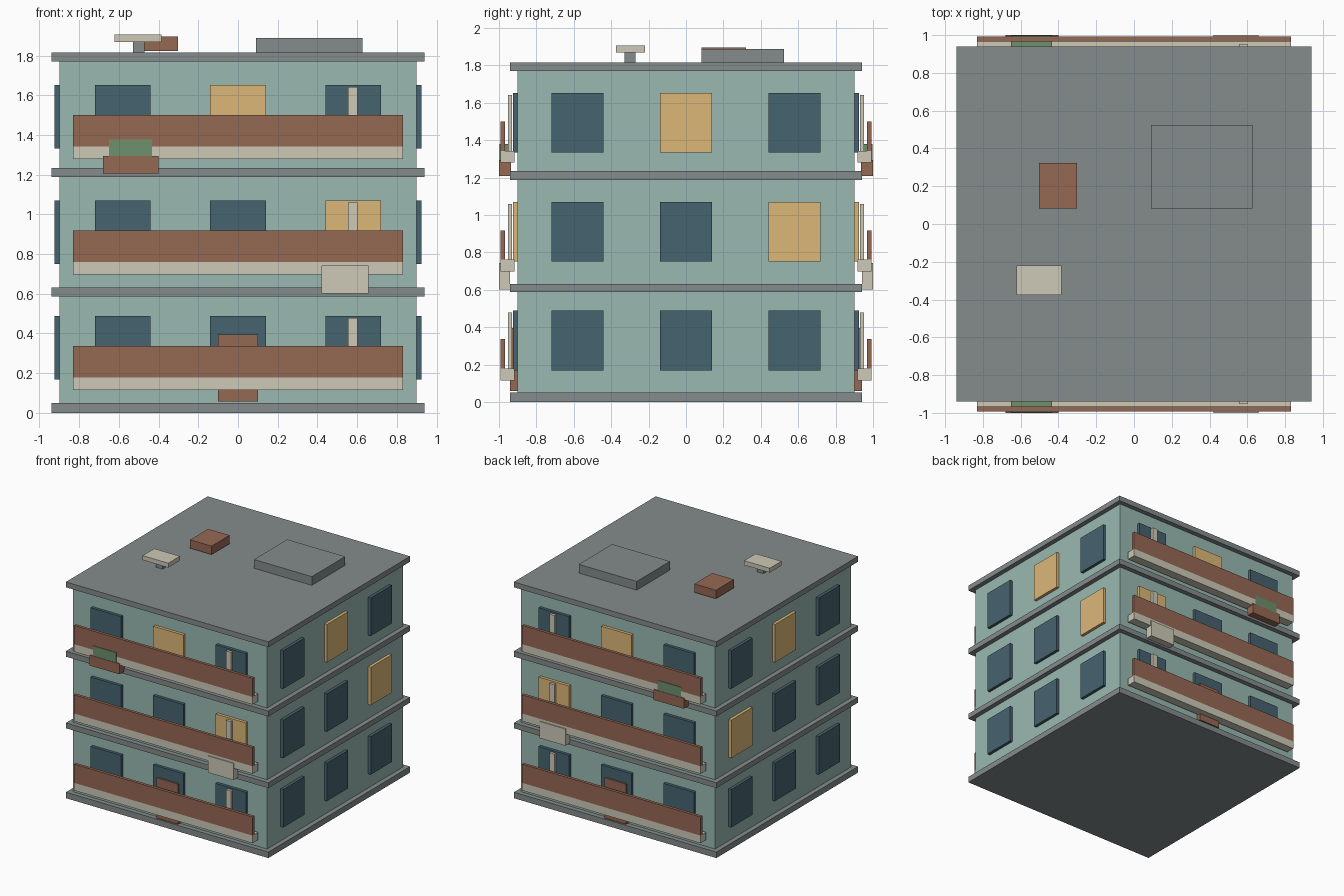
import bpy
import bmesh
from mathutils import Matrix, Vector

if "Cube" in bpy.data.objects:
    bpy.data.objects.remove(bpy.data.objects["Cube"])


def material(name, rgb):
    # display colour (0-255) converted to linear
    m = bpy.data.materials.new(name)
    m.diffuse_color = [(c / 255) ** 2.2 for c in rgb] + [1]
    m.use_nodes = True
    m.node_tree.nodes["Principled BSDF"].inputs["Base Color"].default_value = m.diffuse_color
    return m


TEAL = material("teal_wall", (152, 184, 175))
GREY = material("concrete", (131, 139, 138))
GLASS = material("dark_glass", (72, 99, 111))
LIT = material("lit_glass", (219, 182, 120))
BRICK = material("brick_brown", (148, 104, 84))
CREAM = material("cream", (204, 200, 182))
GREEN = material("leaf_green", (110, 142, 108))


def box(name, x, y, z, mat, mirror=None):
    """Box from (min, max) ranges, optionally mirrored across the 'X' or 'Y' axis."""
    lo, hi = Vector((x[0], y[0], z[0])), Vector((x[1], y[1], z[1]))
    bm = bmesh.new()
    bmesh.ops.create_cube(bm, size=1, matrix=Matrix.Translation((lo + hi) / 2)
                          @ Matrix.Diagonal((*(hi - lo), 1)))
    me = bpy.data.meshes.new(name)
    bm.to_mesh(me)
    bm.free()
    me.materials.append(mat)
    ob = bpy.data.objects.new(name, me)
    bpy.context.collection.objects.link(ob)
    if mirror:
        mod = ob.modifiers.new("mirror", 'MIRROR')
        mod.use_axis = [mirror == a for a in "XYZ"]
        mod.use_mirror_merge = False
    return ob


# Main walls and floor slabs
box("walls", (-0.9, 0.9), (-0.9, 0.9), (0.02, 1.79), TEAL)
for i, z in enumerate([(0, 0.05), (0.587, 0.632), (1.188, 1.234), (1.77, 1.815)]):
    box(f"floor_slab_{i}", (-0.94, 0.94), (-0.94, 0.94), z, GREY)

# Each storey: windows on all four sides, balcony and post on front and back
LIT_FRONT = {(1, 2), (2, 1)}
LIT_SIDE = {(1, 2), (2, 1)}
for f in range(3):
    h = 0.582 * f
    for k, c in enumerate((-0.58, 0, 0.58)):
        span, wz = (c - 0.14, c + 0.14), (h + 0.169, h + 0.488)
        box(f"front_back_window_{f}_{k}", span, (-0.925, -0.89), wz,
            LIT if (f, k) in LIT_FRONT else GLASS, 'Y')
        box(f"side_window_{f}_{k}", (0.89, 0.925), span, wz,
            LIT if (f, k) in LIT_SIDE else GLASS, 'X')
    box(f"balcony_floor_{f}", (-0.83, 0.83), (-0.992, -0.917), (h + 0.115, h + 0.179), CREAM, 'Y')
    box(f"balcony_rail_{f}", (-0.83, 0.83), (-0.992, -0.967), (h + 0.179, h + 0.336), BRICK, 'Y')
    box(f"balcony_post_{f}", (0.555, 0.602), (-0.952, -0.93), (h + 0.15, h + 0.477), CREAM, 'Y')

# Door, air conditioner and planter, front and back
box("door", (-0.1, 0.1), (-0.94, -0.89), (0.058, 0.396), BRICK, 'Y')
box("air_conditioner", (0.42, 0.658), (-1, -0.94), (0.602, 0.742), CREAM, 'Y')
box("planter", (-0.68, -0.4), (-1, -0.935), (1.207, 1.294), BRICK, 'Y')
box("planter_leaves", (-0.65, -0.433), (-0.997, -0.94), (1.287, 1.378), GREEN, 'Y')

# Roof fittings
box("roof_hatch", (0.09, 0.628), (0.083, 0.525), (1.81, 1.888), GREY)
box("chimney", (-0.503, -0.303), (0.083, 0.322), (1.824, 1.895), BRICK)
box("vent_stem", (-0.53, -0.47), (-0.33, -0.27), (1.81, 1.87), GREY)
box("vent_cap", (-0.623, -0.385), (-0.375, -0.22), (1.868, 1.905), CREAM)
